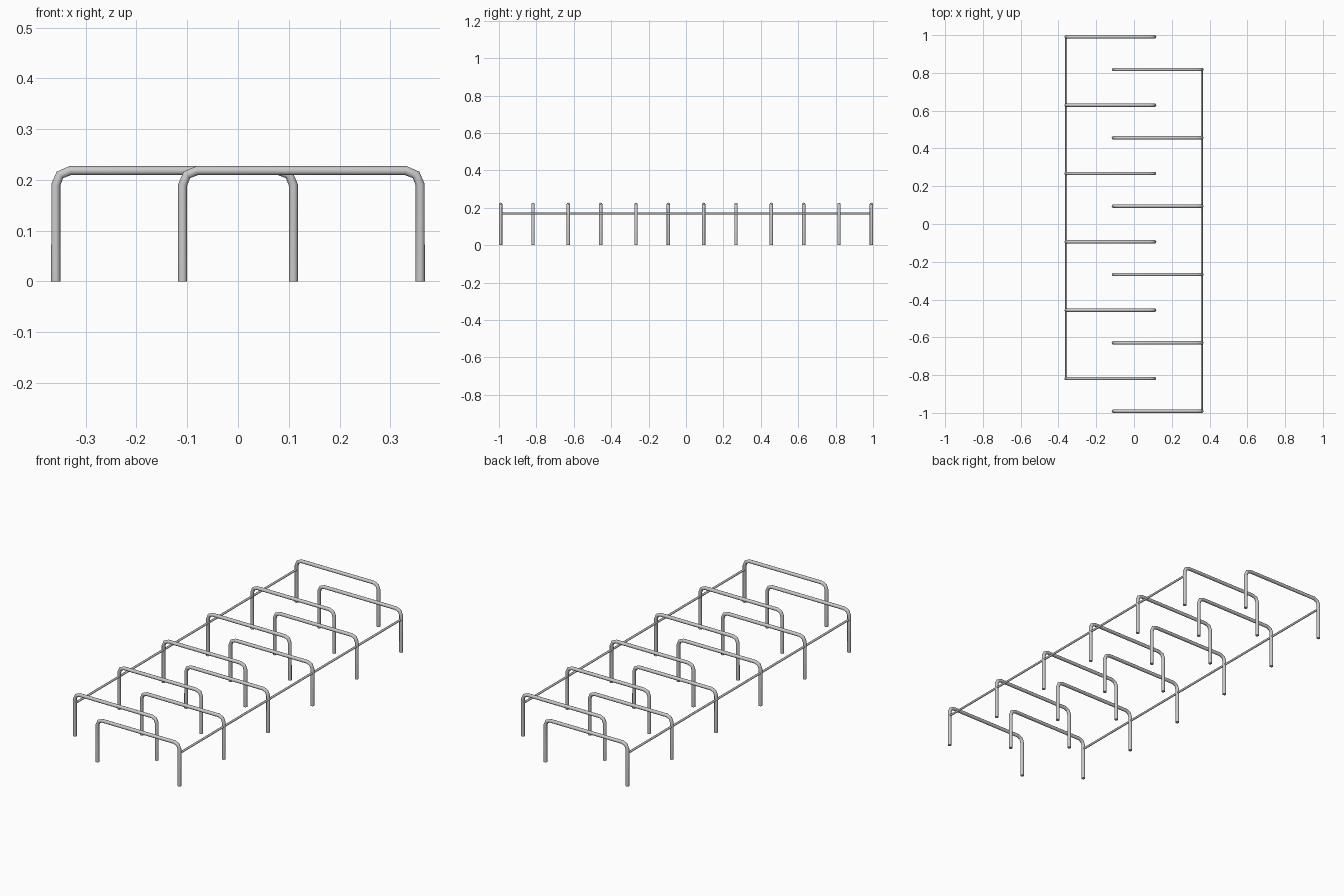
import bpy
from math import sin, cos, pi, radians

cube = bpy.data.objects.get("Cube")
if cube:
    bpy.data.objects.remove(cube, do_unlink=True)

# Brushed steel
steel = bpy.data.materials.new("grey_steel")
steel.use_nodes = True
colour = (0.59, 0.59, 0.59, 1)
steel.diffuse_color = colour
steel.node_tree.nodes["Principled BSDF"].inputs["Base Color"].default_value = colour

OUTER, INNER = 0.359, 0.109      # leg centres
TOP, BEND, TUBE = 0.218, 0.028, 0.009
RAIL_Z, RAIL = 0.168, 0.0055
COUNT, FIRST, SPACING = 6, -0.991, 0.3618


def tube(name, points, radius):
    """Round tube with closed ends along a polyline."""
    curve = bpy.data.curves.new(name, "CURVE")
    curve.dimensions = "3D"
    curve.bevel_depth = radius
    curve.bevel_resolution = 4
    curve.use_fill_caps = True
    spline = curve.splines.new("POLY")
    spline.points.add(len(points) - 1)
    for point, co in zip(spline.points, points):
        point.co = (*co, 1)
    obj = bpy.data.objects.new(name, curve)
    bpy.context.collection.objects.link(obj)
    bpy.ops.object.select_all(action="DESELECT")
    obj.select_set(True)
    bpy.context.view_layer.objects.active = obj
    bpy.ops.object.convert(target="MESH")
    obj = bpy.context.object
    obj.data.materials.clear()
    obj.data.materials.append(steel)
    bpy.ops.object.shade_smooth_by_angle(angle=radians(40))
    return obj


def bend(cx, start):
    """Quarter arc at a top corner, in two straight segments."""
    angles = [start - i * pi / 4 for i in range(3)]
    return [(cx + BEND * cos(a), 0, TOP - BEND + BEND * sin(a)) for a in angles]


# Two interleaved rows, the second a half turn of the first
for side, sign in (("left", 1), ("right", -1)):
    path = [(-INNER, 0, 0)] + bend(-INNER + BEND, pi) + bend(OUTER - BEND, pi / 2) + [(OUTER, 0, 0)]
    path = [(sign * x, y, z) for x, y, z in path]
    hoop = tube(f"{side}_hoop_1", path, TUBE)
    hoop.location.y = sign * FIRST
    for i in range(1, COUNT):
        copy = hoop.copy()
        copy.name = f"{side}_hoop_{i + 1}"
        copy.location.y = sign * (FIRST + i * SPACING)
        bpy.context.collection.objects.link(copy)

    # Rail tying the outer legs together
    last = FIRST + (COUNT - 1) * SPACING
    tube(f"{side}_rail", [(sign * OUTER, sign * FIRST, RAIL_Z), (sign * OUTER, sign * last, RAIL_Z)], RAIL)
